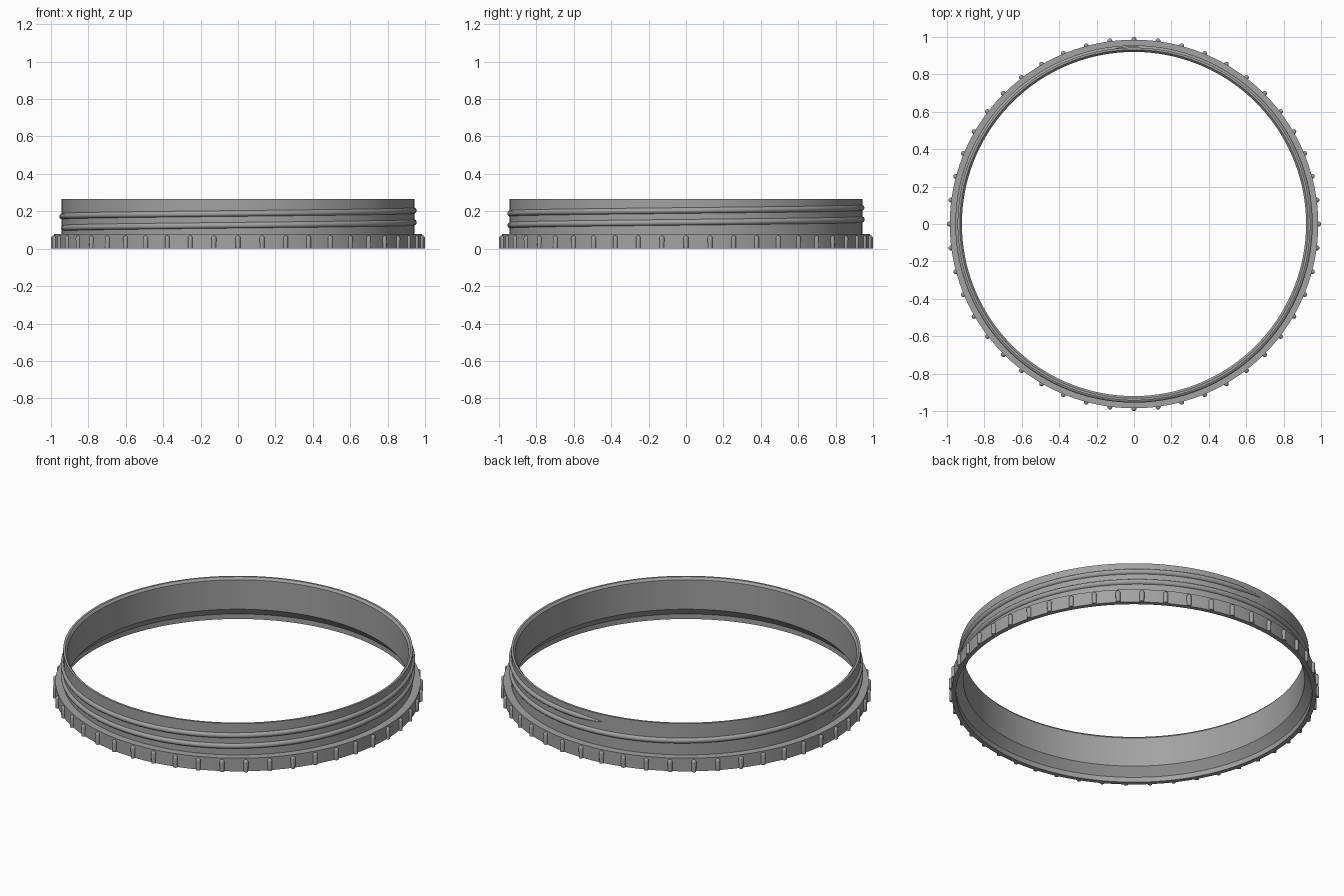
import bpy, bmesh, math
from mathutils import Matrix, Vector

cube = bpy.data.objects.get("Cube")
if cube:
    bpy.data.objects.remove(cube, do_unlink=True)

grey = bpy.data.materials.new("plain_grey")
grey.use_nodes = True
colour = (0.36, 0.36, 0.36, 1)
grey.diffuse_color = colour
grey.node_tree.nodes["Principled BSDF"].inputs["Base Color"].default_value = colour

SEGMENTS = 192
WALL = 0.943
RIM = 0.985


def finish(name, bm):
    bmesh.ops.recalc_face_normals(bm, faces=bm.faces)
    mesh = bpy.data.meshes.new(name)
    bm.to_mesh(mesh)
    bm.free()
    mesh.materials.append(grey)
    obj = bpy.data.objects.new(name, mesh)
    bpy.context.collection.objects.link(obj)
    bpy.ops.object.select_all(action="DESELECT")
    obj.select_set(True)
    bpy.context.view_layer.objects.active = obj
    bpy.ops.object.shade_smooth_by_angle(angle=math.radians(30))
    return obj


def sweep(bm, sections, closed):
    """Skin a row of closed cross-sections, each a list of points."""
    rows = [[bm.verts.new(p) for p in s] for s in sections]
    n = len(rows[0])
    for i in range(len(rows) if closed else len(rows) - 1):
        a, b = rows[i], rows[(i + 1) % len(rows)]
        for j in range(n):
            k = (j + 1) % n
            bm.faces.new((a[j], a[k], b[k], b[j]))
    if not closed:
        bm.faces.new(rows[0])
        bm.faces.new(rows[-1])


def polar(r, angle, z):
    return Vector((r * math.cos(angle), r * math.sin(angle), z))


# Ring body: grip rim below, thin threaded wall above, flared inside at the bottom
profile = [(0.96, 0), (RIM, 0), (RIM, 0.078), (WALL, 0.078), (WALL, 0.265),
           (0.931, 0.265), (0.92, 0.252), (0.92, 0.077), (0.96, 0.03)]
bm = bmesh.new()
sweep(bm, [[polar(r, math.tau * i / SEGMENTS, z) for r, z in profile]
           for i in range(SEGMENTS)], True)
finish("ring_body", bm)

# Helical thread, tapering into the wall at both ends
START, END = math.radians(182), math.radians(816)
Z0, PITCH, STEPS = 0.11, 0.063, 340
thread = [(-0.006, -0.017), (0.002, -0.015), (0.009, -0.01), (0.012, -0.004),
          (0.012, 0.004), (0.009, 0.01), (0.002, 0.015), (-0.006, 0.017)]
bm = bmesh.new()
sections = []
for i in range(STEPS + 1):
    angle = START + (END - START) * i / STEPS
    z = Z0 + PITCH * (angle - START) / math.tau
    ease = min(1, 0.2 + min(i, STEPS - i) / 6)
    sections.append([polar(WALL + (dr * ease if dr > 0 else dr), angle, z + dz * ease)
                     for dr, dz in thread])
sweep(bm, sections, False)
finish("screw_thread", bm)

# Round-topped grip ribs spaced evenly around the rim
RIBS, RADIUS, TOP = 48, 0.013, 0.07
bm = bmesh.new()
for i in range(RIBS):
    turn = Matrix.Translation(polar(1 - RADIUS, math.tau * i / RIBS, 0)) \
        @ Matrix.Rotation(math.tau * i / RIBS, 4, "Z")
    rib = bmesh.ops.create_uvsphere(bm, u_segments=16, v_segments=8, radius=RADIUS)["verts"]
    for v in rib:
        # Raise the dome and flatten the lower half onto the ground
        v.co.z = v.co.z + TOP - RADIUS if v.co.z > -1e-5 else 0
    bmesh.ops.transform(bm, matrix=turn, verts=rib)
finish("grip_ribs", bm)
